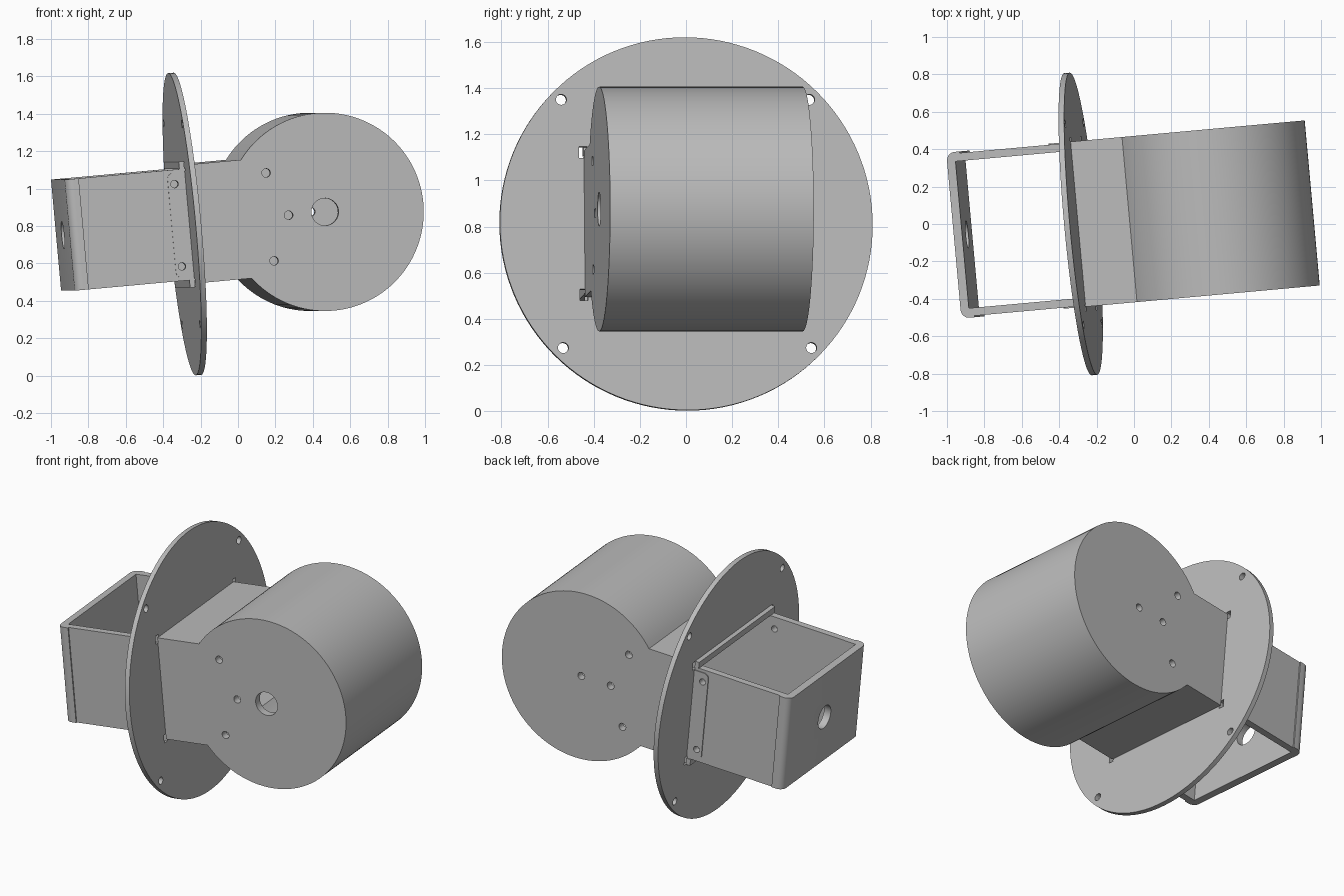
import bpy, bmesh, math
from mathutils import Matrix, Vector

cube = bpy.data.objects.get("Cube")
if cube:
    bpy.data.objects.remove(cube, do_unlink=True)

grey = bpy.data.materials.new("plain grey")
grey.use_nodes = True
grey.diffuse_color = (0.5, 0.5, 0.5, 1)
grey.node_tree.nodes["Principled BSDF"].inputs["Base Color"].default_value = (0.5, 0.5, 0.5, 1)

parts = []

# Prism of a 2D outline, pushed along one local axis
PLACE = {
    "x": lambda a, b, t: (t, a, b),
    "y": lambda a, b, t: (a, t, b),
    "z": lambda a, b, t: (a, b, t),
}


def prism(name, outline, axis, lo, hi, keep=True):
    bm = bmesh.new()
    face = bm.faces.new([bm.verts.new(PLACE[axis](a, b, lo)) for a, b in outline])
    top = bmesh.ops.extrude_face_region(bm, geom=[face])
    moved = [v for v in top["geom"] if isinstance(v, bmesh.types.BMVert)]
    bmesh.ops.translate(bm, verts=moved, vec=Vector(PLACE[axis](0, 0, hi - lo)))
    bmesh.ops.recalc_face_normals(bm, faces=bm.faces)
    mesh = bpy.data.meshes.new(name)
    bm.to_mesh(mesh)
    bm.free()
    mesh.materials.append(grey)
    ob = bpy.data.objects.new(name, mesh)
    bpy.context.scene.collection.objects.link(ob)
    if keep:
        parts.append(ob)
    return ob


def arc(cx, cy, r, start, end, n):
    return [(cx + r * math.cos(start + (end - start) * i / n),
             cy + r * math.sin(start + (end - start) * i / n)) for i in range(n + 1)]


def circle(cx, cy, r, n=24):
    return arc(cx, cy, r, 0, math.tau, n)[:-1]


def rect(a0, a1, b0, b1):
    return [(a0, b0), (a1, b0), (a1, b1), (a0, b1)]


def cut(ob, outline, axis, lo, hi):
    cutter = prism("cutter", outline, axis, lo, hi, keep=False)
    cutter.hide_render = True
    mod = ob.modifiers.new("cut", "BOOLEAN")
    mod.operation = "DIFFERENCE"
    mod.solver = "EXACT"
    mod.object = cutter
    bpy.context.view_layer.update()
    deps = bpy.context.evaluated_depsgraph_get()
    mesh = bpy.data.meshes.new_from_object(ob.evaluated_get(deps))
    ob.modifiers.clear()
    ob.data = mesh
    bpy.data.objects.remove(cutter, do_unlink=True)


# Hollow drum housing with a square neck
DRUM_X, HALF_W, INNER_W = 0.716, 0.443, 0.394


def keyhole(r, h, x0):
    a = math.pi - math.asin(h / r)
    return arc(DRUM_X, 0, r, -a, a, 96) + [(x0, h), (x0, -h)]


housing = prism("drum_housing", keyhole(0.53, 0.318, 0.015), "y", -HALF_W, HALF_W)
cut(housing, keyhole(0.49, 0.298, -0.1), "y", -INNER_W, INNER_W)
for x, z in ((0.42, 0.236), (0.52, 0), (0.42, -0.236)):
    cut(housing, circle(x, z, 0.023), "y", -0.6, 0.6)
cut(housing, circle(DRUM_X, 0, 0.073, 40), "y", -0.6, 0)
cut(housing, circle(DRUM_X, 0, 0.023), "y", 0, 0.6)

# Round mounting flange with a rectangular opening and relief notches
flange = prism("round_flange", circle(0, 0, 0.811, 128), "x", -0.015, 0.015)
cut(flange, rect(-INNER_W, INNER_W, -0.298, 0.298), "x", -0.1, 0.1)
for sy in (-1, 1):
    for sz in (-1, 1):
        cut(flange, circle(sy * 0.54, sz * 0.54, 0.023), "x", -0.1, 0.1)
        ys = sorted((sy * 0.43, sy * 0.465))
        zs = sorted((sz * 0.285, sz * 0.335))
        cut(flange, rect(*ys, *zs), "x", -0.1, 0.1)

# U-shaped rear bracket with rounded corners and a cable hole
half = [(-0.612, INNER_W), (-0.015, INNER_W), (-0.015, 0.437), (-0.585, 0.437), (-0.585, 0.445)]
half += arc(-0.612, 0.4, 0.045, math.pi / 2, math.pi, 8)
bracket = prism("rear_bracket", half + [(x, -y) for x, y in reversed(half)], "z", -0.298, 0.298)
cut(bracket, circle(0, 0, 0.073, 40), "x", -0.8, -0.5)
for sz in (-1, 1):
    cut(bracket, circle(-0.075, sz * 0.221, 0.02), "y", -0.6, 0.6)

# Thin rounded tabs on the bracket sides, with screw holes
tab = [(-0.015, -0.28)] + arc(-0.08, -0.25, 0.03, -math.pi / 2, -math.pi, 6)
tab += [(x, -z) for x, z in reversed(tab)]
for side, lo, hi in (("right", -HALF_W, -0.437), ("left", 0.437, HALF_W)):
    plate = prism(side + "_side_tab", tab, "y", lo, hi)
    for sz in (-1, 1):
        cut(plate, circle(-0.075, sz * 0.221, 0.02), "y", -0.6, 0.6)

# Stiffening strips above and below the bracket
prism("upper_strip", rect(-0.042, -0.015, -HALF_W, HALF_W), "z", 0.298, 0.338)
prism("lower_strip", rect(-0.042, -0.015, -HALF_W, HALF_W), "z", -0.338, -0.298)

# Tilt the assembly and shade the curved walls
tilt = math.radians(5.2)
pose = (Matrix.Translation((-0.285, 0, 0.811)) @ Matrix.Rotation(tilt, 4, "Z")
        @ Matrix.Rotation(-tilt, 4, "Y"))
for ob in parts:
    ob.matrix_world = pose
    for poly in ob.data.polygons:
        poly.use_smooth = True
    ob.data.set_sharp_from_angle(angle=math.radians(25))
